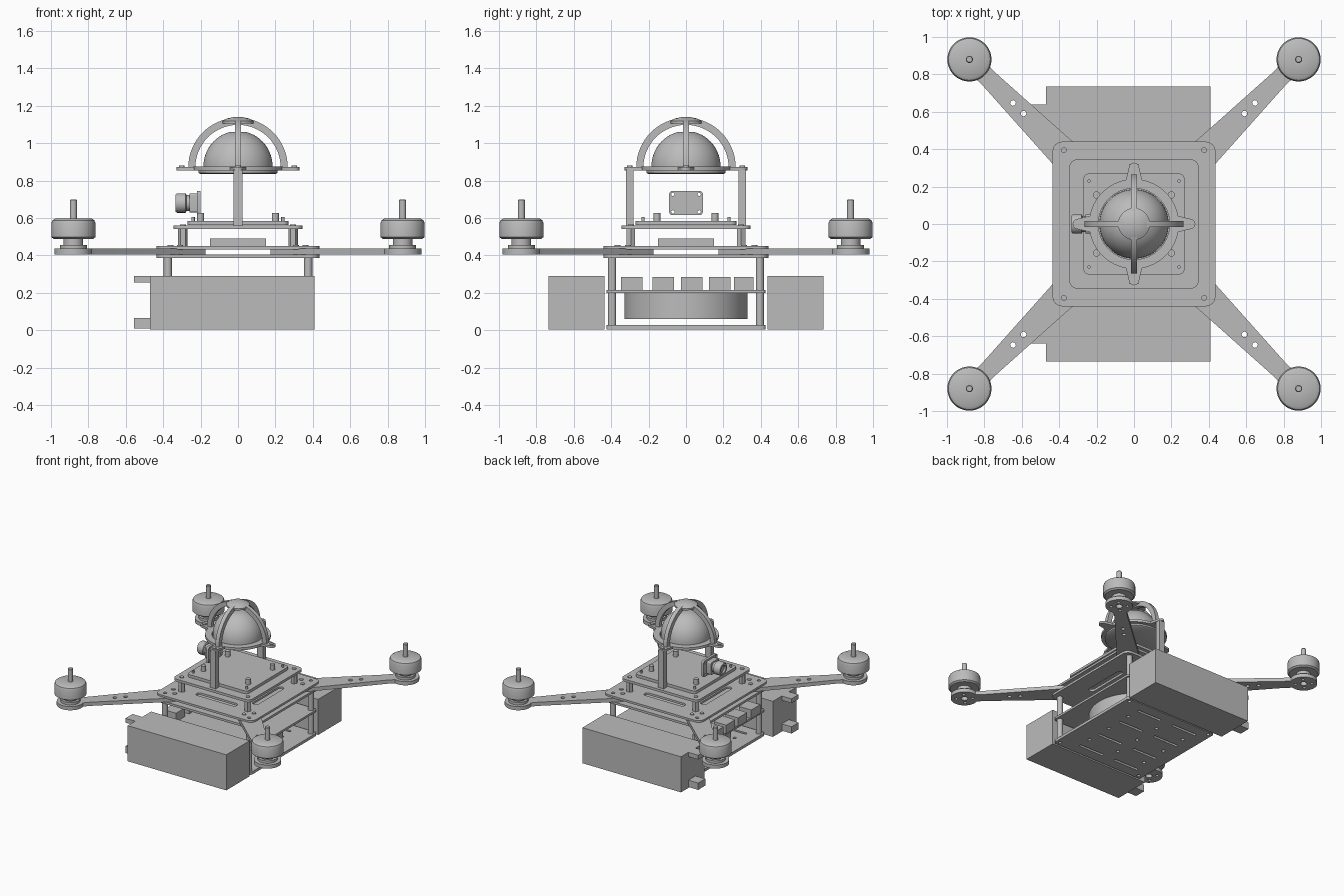
import bpy, bmesh
from math import sin, cos, pi, radians
from mathutils import Matrix

cube = bpy.data.objects.get("Cube")
if cube:
    bpy.data.objects.remove(cube, do_unlink=True)

grey = bpy.data.materials.new("plain_grey")
grey.use_nodes = True
grey.diffuse_color = (0.5, 0.5, 0.5, 1)
grey.node_tree.nodes["Principled BSDF"].inputs["Base Color"].default_value = (0.5, 0.5, 0.5, 1)


def finish(name, bm, matrix=None):
    bmesh.ops.remove_doubles(bm, verts=bm.verts, dist=1e-5)
    bmesh.ops.recalc_face_normals(bm, faces=bm.faces)
    if matrix:
        bm.transform(matrix)
    mesh = bpy.data.meshes.new(name)
    bm.to_mesh(mesh)
    bm.free()
    mesh.materials.append(grey)
    ob = bpy.data.objects.new(name, mesh)
    bpy.context.collection.objects.link(ob)
    bpy.ops.object.select_all(action="DESELECT")
    ob.select_set(True)
    bpy.context.view_layer.objects.active = ob
    bpy.ops.object.shade_smooth_by_angle(angle=radians(35))
    return ob


def circle(x, y, r, n=24, start=0, end=2 * pi):
    full = end - start > 6.28
    steps = n if full else n - 1
    return [(x + r * cos(start + (end - start) * i / steps),
             y + r * sin(start + (end - start) * i / steps)) for i in range(n)]


def rounded(x, y, w, h, r):
    pts = []
    for k, (sx, sy) in enumerate([(1, 1), (-1, 1), (-1, -1), (1, -1)]):
        pts += circle(x + sx * (w / 2 - r), y + sy * (h / 2 - r), r, 7, k * pi / 2, (k + 1) * pi / 2)
    return pts


def plate(name, loops, z0, z1, matrix=None):
    """Extrude a flat outline; the inner loops become holes."""
    curve = bpy.data.curves.new(name + "_outline", "CURVE")
    curve.dimensions, curve.fill_mode = "2D", "BOTH"
    curve.extrude = (z1 - z0) / 2
    for loop in loops:
        spline = curve.splines.new("POLY")
        spline.points.add(len(loop) - 1)
        spline.use_cyclic_u = True
        for p, (x, y) in zip(spline.points, loop):
            p.co = (x, y, 0, 1)
    tmp = bpy.data.objects.new(name + "_outline", curve)
    bpy.context.collection.objects.link(tmp)
    dg = bpy.context.evaluated_depsgraph_get()
    mesh = bpy.data.meshes.new_from_object(tmp.evaluated_get(dg))
    bm = bmesh.new()
    bm.from_mesh(mesh)
    bpy.data.objects.remove(tmp)
    bpy.data.curves.remove(curve)
    bpy.data.meshes.remove(mesh)
    bm.transform(Matrix.Translation((0, 0, (z0 + z1) / 2)))
    return finish(name, bm, matrix)


def box(name, x0, x1, y0, y1, z0, z1):
    bm = bmesh.new()
    bmesh.ops.create_cube(bm, size=1)
    bm.transform(Matrix.Translation(((x0 + x1) / 2, (y0 + y1) / 2, (z0 + z1) / 2))
                 @ Matrix.Diagonal((x1 - x0, y1 - y0, z1 - z0, 1)))
    return finish(name, bm)


def lathe(name, profile, matrix, n=40):
    bm = bmesh.new()
    verts = [bm.verts.new((r, 0, z)) for r, z in profile]
    edges = [bm.edges.new(pair) for pair in zip(verts, verts[1:])]
    bmesh.ops.spin(bm, geom=verts + edges, axis=(0, 0, 1), cent=(0, 0, 0),
                   angle=2 * pi, steps=n, use_merge=True)
    return finish(name, bm, matrix)


def at(x, y, z=0):
    return Matrix.Translation((x, y, z))


corners = [(1, 1), (-1, 1), (-1, -1), (1, -1)]
names = ["back_left", "back_right", "front_right", "front_left"]
post_holes = [circle(sx * 0.375, sy * 0.395, 0.013, 16) for sx, sy in corners]

# Lower bay: two decks, drum, end boxes with tabs
deck_slots = [rounded(x, y, 0.22, 0.02, 0.009) for x in (-0.2, 0.13) for y in (-0.33, -0.12, 0.12, 0.33)]
deck_holes = [circle(x, y, 0.013, 12) for x in (-0.28, -0.03, 0.24) for y in (-0.22, 0, 0.22)]
plate("bottom_deck", [rounded(0, 0, 0.82, 0.85, 0.02)] + post_holes + deck_slots + deck_holes, 0.005, 0.027)
plate("middle_deck", [rounded(0, 0, 0.82, 0.85, 0.02)] + post_holes, 0.198, 0.215)
lathe("drum", [(0, 0.06), (0.33, 0.06), (0.33, 0.2), (0, 0.2)], at(0, 0), 64)
for s, side in ((-1, "front"), (1, "back")):
    y0, y1 = sorted((s * 0.437, s * 0.735))
    box(side + "_box", -0.47, 0.41, y0, y1, 0.003, 0.29)
    t0, t1 = sorted((s * 0.55, s * 0.64))
    box(side + "_lower_tab", -0.557, -0.47, t0, t1, 0.01, 0.065)
    box(side + "_upper_tab", -0.557, -0.47, t0, t1, 0.255, 0.29)
for i, y in enumerate((-0.29, -0.122, 0.03, 0.18, 0.315)):
    box(f"edge_block_{i}", -0.42, -0.31, y - 0.058, min(y + 0.058, 0.36), 0.215, 0.285)

# Main frame: two slotted plates sandwiching the arms
frame_slots = []
for s in (-1, 1):
    frame_slots += [rounded(0, s * 0.27, 0.36, 0.05, 0.024), rounded(s * 0.27, 0, 0.05, 0.36, 0.024)]
for label, z0, z1 in (("lower", 0.387, 0.405), ("upper", 0.433, 0.45)):
    plate(label + "_frame_plate", [rounded(0, 0, 0.87, 0.88, 0.05)] + post_holes + frame_slots, z0, z1)
box("battery_block", -0.15, 0.15, -0.15, 0.15, 0.45, 0.49)

# Corner parts: arms, motors, standoffs, bolts
arm_outline = [(0.33, -0.085), (0.54, -0.08), (1.1, -0.048)]
arm_outline += circle(1.245, 0, 0.1, 30, radians(-150), radians(150))
arm_outline += [(x, -y) for x, y in reversed(arm_outline[:3])]
arm_holes = [circle(d, 0, 0.015, 14) for d in (0.835, 0.915)] + [circle(1.245, 0, 0.025, 16)]
arm_holes += [circle(1.245 + 0.06 * cos(a), 0.06 * sin(a), 0.012, 12) for a in (0, pi / 2, pi, -pi / 2)]
motor_profile = [(0, 0.436), (0.072, 0.436), (0.072, 0.456), (0.052, 0.456), (0.052, 0.488),
                 (0.105, 0.488), (0.118, 0.498), (0.118, 0.572), (0.112, 0.588), (0.098, 0.597),
                 (0.019, 0.597), (0.019, 0.695), (0.015, 0.7), (0, 0.7)]
for (sx, sy), name, k in zip(corners, names, range(4)):
    plate(name + "_arm", [arm_outline] + arm_holes, 0.406, 0.436, Matrix.Rotation(pi / 4 + k * pi / 2, 4, "Z"))
    lathe(name + "_motor", motor_profile, at(sx * 0.88, sy * 0.88))
    for label, z0, z1 in (("lower", 0.027, 0.198), ("upper", 0.215, 0.387)):
        plate(f"{name}_{label}_standoff", [circle(sx * 0.375, sy * 0.395, 0.022),
              circle(sx * 0.375, sy * 0.395, 0.013, 16)], z0, z1)
    plate(name + "_short_standoff", [circle(sx * 0.295, sy * 0.295, 0.026, 6)], 0.45, 0.54)
    for i, (bx, by) in enumerate(((0.31, 0.365), (0.36, 0.31))):
        plate(f"{name}_bolt_{i}", [circle(sx * bx, sy * by, 0.016, 16)], 0.45, 0.455)
    plate(name + "_stack_bolt", [circle(sx * 0.295, sy * 0.295, 0.016, 16)], 0.56, 0.566)
    plate(name + "_board_pin", [circle(sx * 0.24, sy * 0.23, 0.009, 12)], 0.585, 0.605)
    plate(name + "_board_peg", [circle(sx * 0.2, sy * 0.155, 0.019, 16)], 0.585, 0.628)

# Electronics tray and circuit board
plate("tray", [rounded(0, 0, 0.69, 0.69, 0.04)], 0.54, 0.56)
plate("circuit_board", [rounded(0, 0, 0.54, 0.54, 0.03)], 0.562, 0.585)

# Camera facing -x
turn = at(-0.2, 0, 0.68) @ Matrix.Rotation(-pi / 2, 4, "Y")
screw_holes = [circle(sx * 0.047, sy * 0.07, 0.009, 12) for sx, sy in corners]
plate("camera_plate", [rounded(0, 0, 0.13, 0.18, 0.018)] + screw_holes, 0, 0.02, turn)
plate("camera_housing", [rounded(0, 0, 0.1, 0.1, 0.01)], 0.02, 0.06, turn)
lathe("camera_lens", [(0, 0.06), (0.042, 0.06), (0.042, 0.075), (0.052, 0.08), (0.052, 0.125),
                      (0.045, 0.135), (0.03, 0.135), (0.025, 0.122), (0, 0.122)], turn)

# Dome mount: posts, ring, tabs, dome and crossed arches
for s, side in ((-1, "front"), (1, "back")):
    box(side + "_dome_post", -0.025, 0.025, s * 0.3 - 0.02, s * 0.3 + 0.02, 0.56, 0.86)
plate("dome_ring", [circle(0, 0, 0.24, 64), circle(0, 0, 0.19, 64)], 0.855, 0.875)
tab = [(0.225, 0.045), (0.225, -0.045), (0.265, -0.036)] + circle(0.3, 0, 0.028, 9, -pi / 2, pi / 2) + [(0.265, 0.036)]
for k in range(4):
    plate(f"ring_tab_{k}", [tab], 0.855, 0.873, Matrix.Rotation(k * pi / 2, 4, "Z"))
    plate(f"tab_bolt_{k}", [circle(0.3, 0, 0.015, 16)], 0.873, 0.88, Matrix.Rotation(k * pi / 2, 4, "Z"))
lathe("dome_base", [(0, 0.835), (0.2, 0.835), (0.212, 0.842), (0.212, 0.856), (0, 0.856)], at(0, 0), 64)
dome = [(0.185, 0.85)] + [(0.185 * cos(a), 0.875 + 0.19 * sin(a)) for a in
                          [radians(76) * i / 12 for i in range(13)]] + [(0, 1.06)]
lathe("dome", dome, at(0, 0), 64)
arch = circle(0, 0, 0.266, 33, 0, pi) + circle(0, 0, 0.228, 33, pi, 0)
for k, name in enumerate(("side_arch", "long_arch")):
    plate(name, [arch], -0.016, 0.016,
          at(0, 0, 0.87) @ Matrix.Rotation(k * pi / 2, 4, "Z") @ Matrix.Rotation(pi / 2, 4, "X"))
lathe("arch_cap", [(0, 1.105), (0.085, 1.105), (0.085, 1.118), (0.06, 1.132), (0.02, 1.14), (0, 1.14)], at(0, 0))
